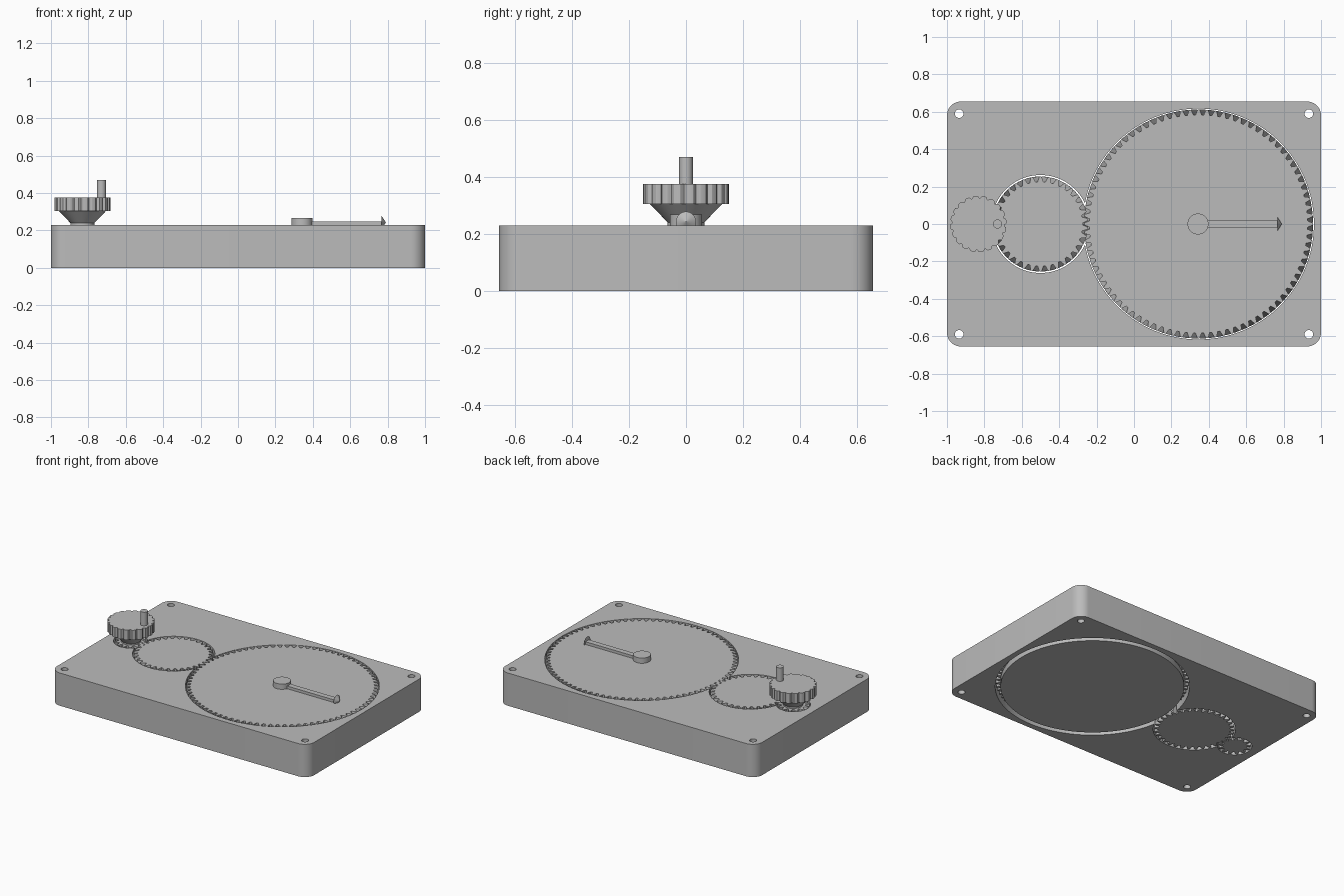
import bpy, bmesh, math
from mathutils import Vector

if "Cube" in bpy.data.objects:
    bpy.data.objects.remove(bpy.data.objects["Cube"])

TOP = 0.23
GEAR_MODULE = 0.01432
LARGE, MEDIUM, SMALL = (0.345, 0), (-0.5, 0), (-0.835, 0)

grey = bpy.data.materials.new("grey plastic")
grey.diffuse_color = (0.5, 0.5, 0.5, 1)
grey.use_nodes = True
grey.node_tree.nodes["Principled BSDF"].inputs["Base Color"].default_value = grey.diffuse_color


def ring(outline, z, centre=(0, 0), turn=0.0):
    """Outline of (angle, radius) pairs placed at a height."""
    return [(centre[0] + r * math.cos(a + turn), centre[1] + r * math.sin(a + turn), z)
            for a, r in outline]


def loft(name, rings, smooth=30):
    """Closed solid through rings that have equal point counts."""
    bm = bmesh.new()
    loops = [[bm.verts.new(p) for p in r] for r in rings]
    n = len(loops[0])
    bm.faces.new(loops[0][::-1])
    bm.faces.new(loops[-1])
    for lo, hi in zip(loops, loops[1:]):
        for i in range(n):
            j = (i + 1) % n
            bm.faces.new((lo[i], lo[j], hi[j], hi[i]))
    bmesh.ops.recalc_face_normals(bm, faces=bm.faces)
    me = bpy.data.meshes.new(name)
    bm.to_mesh(me)
    bm.free()
    me.materials.append(grey)
    ob = bpy.data.objects.new(name, me)
    bpy.context.collection.objects.link(ob)
    shade(ob, smooth)
    return ob


def shade(ob, angle=30):
    bpy.ops.object.select_all(action='DESELECT')
    ob.select_set(True)
    bpy.context.view_layer.objects.active = ob
    bpy.ops.object.shade_smooth_by_angle(angle=math.radians(angle))


def circle(r, n):
    return [(2 * math.pi * i / n, r) for i in range(n)]


def cylinder(name, centre, r, z0, z1, n=48):
    return loft(name, [ring(circle(r, n), z, centre) for z in (z0, z1)])


def gear(name, centre, teeth, phase, hand, z0=0.0):
    """Herringbone gear; the middle layer is twisted against the ends."""
    pitch_r = GEAR_MODULE * teeth / 2
    step = 2 * math.pi / teeth
    tooth = ((-0.36, -1.2), (-0.25, -0.3), (-0.11, 0.75),
             (0.11, 0.75), (0.25, -0.3), (0.36, -1.2))
    outline = [((i + phase + f) * step, pitch_r + h * GEAR_MODULE)
               for i in range(teeth) for f, h in tooth]
    twist = hand * 0.032 / pitch_r
    return loft(name, [ring(outline, z0, centre),
                       ring(outline, (0 + TOP) / 2, centre, twist),
                       ring(outline, TOP, centre)], 25)


# Base plate with rounded corners
corner = 0.075
outline = []
for k, (sx, sy) in enumerate(((1, 1), (-1, 1), (-1, -1), (1, -1))):
    for i in range(11):
        a = math.pi / 2 * (k + i / 10)
        outline.append((sx * (1 - corner) + corner * math.cos(a),
                        sy * (0.655 - corner) + corner * math.sin(a)))
base = loft("base_plate", [[(x, y, z) for x, y in outline] for z in (0, TOP)])

# Through pockets for the gears and screw holes in the corners
cuts = [(LARGE, 0.617, 128), (MEDIUM, 0.262, 96), (SMALL, 0.109, 64)]
cuts += [((sx * 0.935, sy * 0.59), 0.023, 24) for sx in (-1, 1) for sy in (-1, 1)]
for centre, r, n in cuts:
    cutter = cylinder("hole_cutter", centre, r, -0.1, TOP + 0.1, n)
    cutter.hide_render = True
    mod = base.modifiers.new("hole", 'BOOLEAN')
    mod.operation, mod.object, mod.solver = 'DIFFERENCE', cutter, 'EXACT'
    bpy.context.view_layer.objects.active = base
    bpy.ops.object.modifier_apply(modifier=mod.name)
    bpy.data.objects.remove(cutter)
shade(base)

# Gear train
gear("large_gear", LARGE, 84, 0.0, -1, 0.04)
cylinder("large_gear_underside", LARGE, 0.583, 0, 0.045, 128)
gear("medium_gear", MEDIUM, 34, 0.5, 1)
gear("crank_gear", SMALL, 13, 0.0, -1)

# Crank knob: neck, cone and scalloped grip
KNOB = (-0.832, 0)
loft("knob_cone", [ring(circle(r, 48), z, KNOB)
                   for r, z in ((0.064, TOP - 0.01), (0.064, 0.24), (0.13, 0.308))])
lobe = ((0, 0.147), (0.1, 0.15), (0.32, 0.151), (0.54, 0.15), (0.64, 0.147),
        (0.72, 0.141), (0.82, 0.138), (0.92, 0.141))
grip = [((i + f) * math.pi / 10, r) for i in range(20) for f, r in lobe]
loft("knob_grip", [ring(grip, z, KNOB) for z in (0.305, 0.375)])
cylinder("crank_peg", (-0.73, 0), 0.024, 0.37, 0.47, 32)

# Pointer: hub, arm and cone-shaped tip
cylinder("pointer_hub", (0.342, 0), 0.056, TOP - 0.01, 0.267)
loft("pointer_arm", [[(x, y, z) for x, y in ((0.36, -0.019), (0.775, -0.019),
                                            (0.775, 0.019), (0.36, 0.019))]
                     for z in (TOP - 0.01, 0.249)])
tip_rings = [[(x, r * math.cos(a), 0.243 + r * math.sin(a)) for a, _ in circle(1, 32)]
             for x, r in ((0.768, 0.035), (0.79, 0.001))]
loft("pointer_tip", tip_rings)
